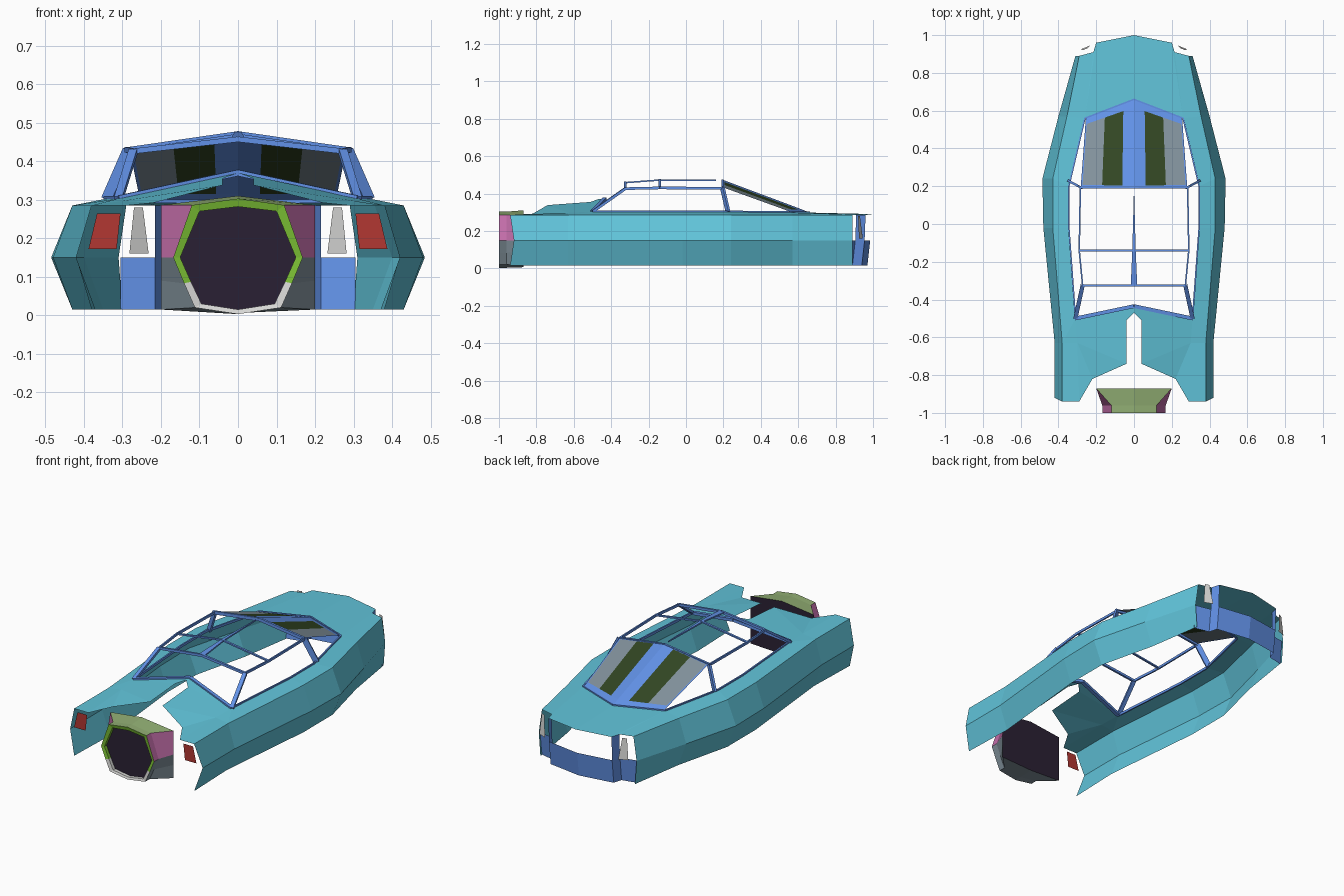
import bpy, bmesh
from mathutils import Vector

if "Cube" in bpy.data.objects:
    bpy.data.objects.remove(bpy.data.objects["Cube"])


def material(name, r, g, b):
    m = bpy.data.materials.new(name)
    m.diffuse_color = [((c / 255 + 0.055) / 1.055) ** 2.4 for c in (r, g, b)] + [1]
    m.use_nodes = True
    m.node_tree.nodes["Principled BSDF"].inputs["Base Color"].default_value = m.diffuse_color
    return m


TEAL = material("teal", 97, 196, 218)
BLUE = material("blue", 98, 146, 232)
GREY = material("grey", 130, 146, 156)
MOSS = material("dark_green", 50, 70, 35)
GREEN = material("bright_green", 122, 190, 52)
OLIVE = material("pale_green", 145, 174, 115)
PINK = material("pink", 196, 110, 170)
WHITE = material("light_grey", 215, 215, 213)
RED = material("red", 178, 55, 50)
DARK = material("dark_purple", 42, 32, 52)


def build(name, faces, mirror=True):
    """Make an object from (points, material) faces, mirrored over x."""
    me = bpy.data.meshes.new(name)
    ob = bpy.data.objects.new(name, me)
    bpy.context.collection.objects.link(ob)
    bm = bmesh.new()
    mats = []
    for pts, mat in faces:
        if mat not in mats:
            mats.append(mat)
            me.materials.append(mat)
        for s in ((1, -1) if mirror else (1,)):
            ps = pts if s == 1 else pts[::-1]
            f = bm.faces.new([bm.verts.new((s * p[0], p[1], p[2])) for p in ps])
            f.material_index = mats.index(mat)
    bmesh.ops.remove_doubles(bm, verts=bm.verts, dist=0.0005)
    bmesh.ops.recalc_face_normals(bm, faces=bm.faces)
    bm.to_mesh(me)
    bm.free()
    return ob


def strip(a, b, mat):
    return [([a[i], a[i + 1], b[i + 1], b[i]], mat) for i in range(len(a) - 1)]


def bar(name, pts, w, h, w_end=None):
    """Square-section bar along a path, mirrored over x."""
    w_end = w if w_end is None else w_end
    faces = []
    for k in range(len(pts) - 1):
        a, b = Vector(pts[k]), Vector(pts[k + 1])
        side = (b - a).cross(Vector((0, 0, 1))).normalized()
        up = side.cross(b - a).normalized()
        rings = []
        for p, t in ((a, k), (b, k + 1)):
            ww = w + (w_end - w) * t / (len(pts) - 1)
            rings.append([p + side * i * ww / 2 + up * j * h / 2
                          for i, j in ((1, 1), (1, -1), (-1, -1), (-1, 1), (1, 1))])
        faces += strip(rings[0], rings[1], BLUE)
        faces += [(r[:4], BLUE) for r in rings]
    return build(name, faces)


# Body sides: station y, then x at bottom, middle and top
stations = [(-.94, .38, .42, .38), (-.63, .37, .42, .38), (-.02, .43, .48, .43),
            (.24, .43, .485, .43), (.57, .35, .40, .355), (.89, .30, .31, .29)]
low = [(s[1], s[0], .015) for s in stations]
mid = [(s[2], s[0] + (.02 if i == 0 else 0), .15) for i, s in enumerate(stations)]
T = [(s[3], s[0], .285) for s in stations]
build("body_side", strip(low, mid, TEAL) + strip(mid, T, TEAL))

# Deck around the cockpit opening (C), with tail edge (R) and nose edge (N)
C = [(0, -.435, .37), (.31, -.5, .303), (.345, -.02, .302), (.345, .2, .302),
     (.26, .56, .298), (0, .66, .298)]
R = [(0, -.47, .37), (.04, -.51, .355), (.04, -.74, .338), (.22, -.82, .292), (.29, -.94, .285)]
N = [(0, 1, .29), (.2, .96, .285), (.215, .91, .285)]
K = (.30, -.63, .297)
deck = [[T[0], T[1], K, R[4]], [R[4], K, R[3]], [R[3], K, R[2]], [K, C[1], R[1], R[2]],
        [C[1], C[0], R[0], R[1]], [T[1], C[1], K], [T[1], T[2], C[2], C[1]],
        [T[2], T[3], C[3], C[2]], [T[3], T[4], C[4], C[3]], [T[4], T[5], N[2], C[4]],
        [C[4], N[2], N[1]], [C[4], N[1], N[0], C[5]]]
build("deck", [(f, TEAL) for f in deck])

# Nose: low bumper wall and the two uprights beside the open grille
plan = [(0, .985), (.2, .955), (.215, .905), (.305, .885)]
build("nose_bumper", strip([(x, y - .015, .015) for x, y in plan],
                           [(x, y, .15) for x, y in plan], BLUE))
build("nose_upright", [([(.2, .955, .15), (.215, .905, .15), N[2], N[1]], BLUE)])
build("nose_lamp", [([(.232, .945, .16), (.282, .925, .16), (.27, .92, .28), (.247, .93, .28)], WHITE)])
build("tail_lamp", [([(.315, -.93, .172), (.388, -.93, .172), (.366, -.93, .264), (.305, -.93, .264)], RED)])

# Windscreen: painted columns over a sloped, centre-creased sheet
columns = [(0, BLUE), (.22, MOSS), (.6, GREY), (.97, BLUE), (1, None)]
rows = [0, .03, .91, 1]


def screen(u, t):
    top = Vector((0, .19, .475)).lerp(Vector((.282, .195, .433)), u)
    base = Vector((0, .66, .298)).lerp(Vector((.255, .56, .3)), u)
    p = top.lerp(base, t)
    p.z += .012 * 4 * t * (1 - t) * .5
    return p


glass = []
for i in range(4):
    for j in range(3):
        mat = columns[i][1] if j == 1 else BLUE
        u0, u1 = columns[i][0], columns[i + 1][0]
        glass.append(([screen(u0, rows[j]), screen(u1, rows[j]),
                       screen(u1, rows[j + 1]), screen(u0, rows[j + 1])], mat))
build("windscreen", glass)

# Canopy frame
rear = (.272, -.325, .426)
front = (.284, .195, .428)
bar("cockpit_sill", C[1:6], .008, .014)
bar("rear_window_sill", [C[1], C[0]], .02, .016)
bar("rear_pillar", [C[1], rear], .022, .014)
bar("side_pillar", [(.34, .225, .3), front], .012, .03)
bar("roof_rail", [rear, (.29, -.14, .43), front], .008, .014)
bar("rear_header", [rear, (0, -.325, .457)], .012, .014)
bar("middle_header", [(.29, -.14, .432), (0, -.14, .474)], .012, .008)
bar("front_header", [front, (0, .195, .465)], .012, .018)
bar("roof_spine", [(0, -.325, .458), (0, -.14, .472), (0, .16, .472)], .034, .008, .002)

# Turbine: half outlines from top to bottom
outer = [(0, .303), (.12, .286), (.168, .15), (.14, .083), (.112, .02), (0, .003)]
inner = [(0, .282), (.10, .27), (.15, .15), (.122, .087), (.095, .03), (0, .015)]
back = [(0, .31), (.2, .286), (.2, .15), (.2, .09), (.2, .015), (0, .006)]


def at(outline, y):
    return [(x, y, z) for x, z in outline]


ring_colours = [GREEN, GREEN, GREEN, WHITE, WHITE]
shell_colours = [OLIVE, PINK, GREY, GREY, GREY]
ring = strip(at(outer, -1), at(inner, -.995), GREEN) + strip(at(inner, -.995), at(inner, -.975), GREEN)
build("turbine_ring", [(f, ring_colours[i % 5]) for i, (f, m) in enumerate(ring)])
shell = strip(at(outer, -1), at(outer, -.96), GREY) + strip(at(outer, -.96), at(back, -.87), GREY)
build("turbine_shell", [(f, shell_colours[i % 5]) for i, (f, m) in enumerate(shell)])
build("turbine_mouth", [(at(inner, -.976), DARK)])
build("turbine_back", [(at(back, -.87), DARK)])
